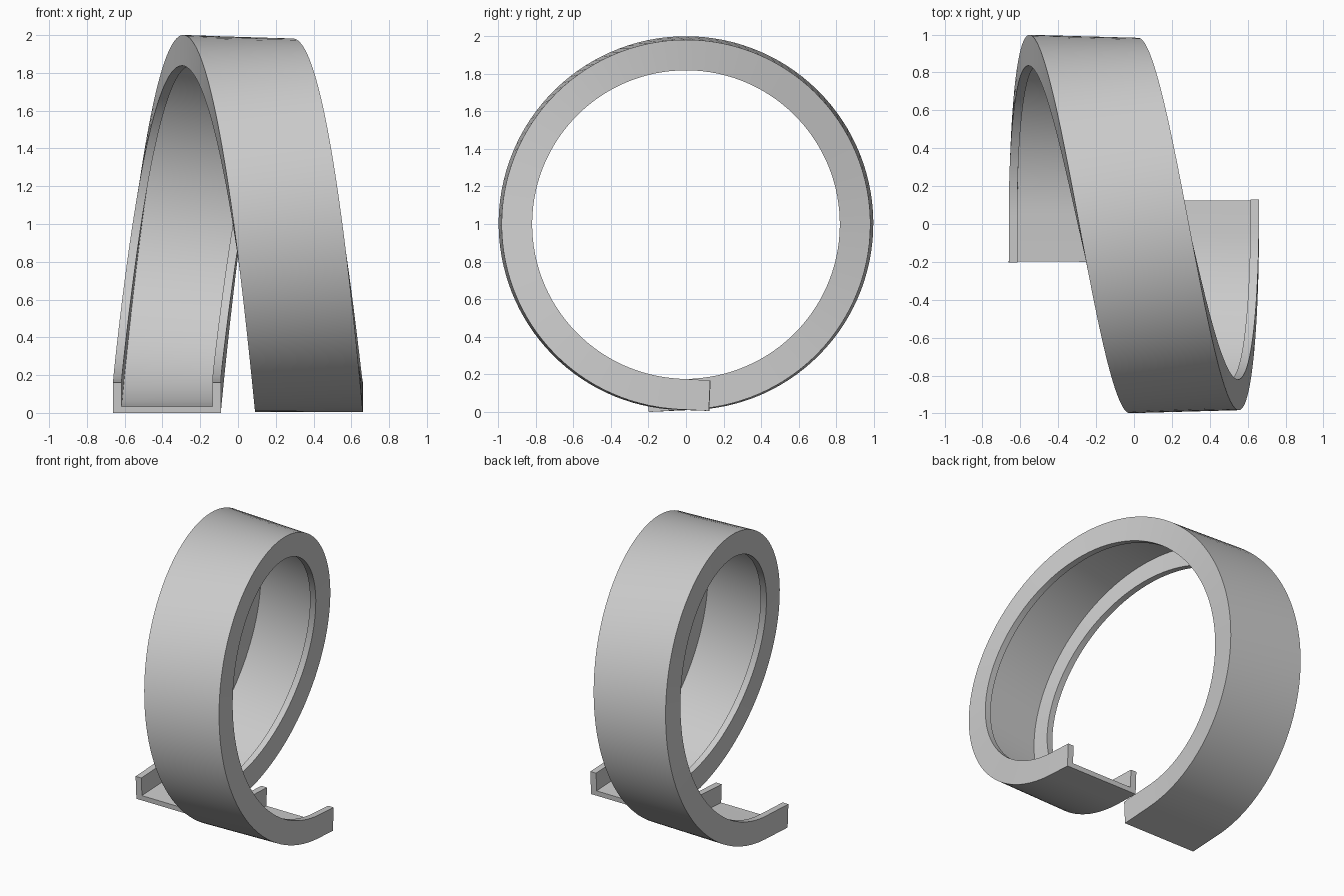
import bpy, bmesh, math
from mathutils import Vector

if "Cube" in bpy.data.objects:
    bpy.data.objects.remove(bpy.data.objects["Cube"])

R, SHIFT, SEGS = 0.99, 0.375, 120
HALF, HEIGHT, WALL, BASE = 0.285, 0.163, 0.045, 0.035

# U-channel section: (across, inward)
section = [(-HALF, 0), (HALF, 0), (HALF, HEIGHT), (HALF - WALL, HEIGHT),
           (HALF - WALL, BASE), (WALL - HALF, BASE), (WALL - HALF, HEIGHT), (-HALF, HEIGHT)]


def path_point(a):
    return Vector((SHIFT * math.sin(a / 2), -R * math.sin(a), 1 + R * math.cos(a)))


def path_tangent(a):
    return Vector((SHIFT / 2 * math.cos(a / 2), -R * math.cos(a), -R * math.sin(a))).normalized()


# one crossing turn, with short straight run-outs at both ends
a0, a1 = math.radians(-177), math.radians(177.5)
stations = []
for i in range(SEGS + 1):
    a = a0 + (a1 - a0) * i / SEGS
    stations.append((path_point(a), path_tangent(a), 0.033 * math.sqrt(max(0, math.cos(a / 2)))))
p, t, tilt = stations[0]
stations.insert(0, (p - t * ((p.y + 0.197) / abs(t.y)), t, 0))
p, t, tilt = stations[-1]
stations.append((p + t * ((0.123 - p.y) / abs(t.y)), t, 0))

# sweep the section along the turn
bm = bmesh.new()
rings = []
for p, t, tilt in stations:
    inward = Vector((1, 0, 0)).cross(t).normalized()
    mid = Vector((p.x, 0, 1))
    if inward.dot(mid - p) < 0:
        inward.negate()
    across = t.cross(inward).normalized()
    if across.x < 0:
        across.negate()
    c, s = math.cos(tilt), math.sin(tilt)
    u, v = across * c + inward * s, inward * c - across * s
    rings.append([bm.verts.new(p + u * x + v * y) for x, y in section])
n = len(section)
for r, q in zip(rings, rings[1:]):
    for k in range(n):
        bm.faces.new((r[k], r[(k + 1) % n], q[(k + 1) % n], q[k]))
bm.faces.new(rings[0])
bm.faces.new(rings[-1])
bmesh.ops.recalc_face_normals(bm, faces=bm.faces)

mesh = bpy.data.meshes.new("loop_channel")
bm.to_mesh(mesh)
bm.free()
obj = bpy.data.objects.new("loop_channel", mesh)
bpy.context.collection.objects.link(obj)
obj.select_set(True)
bpy.context.view_layer.objects.active = obj
bpy.ops.object.shade_smooth_by_angle(angle=math.radians(30))
